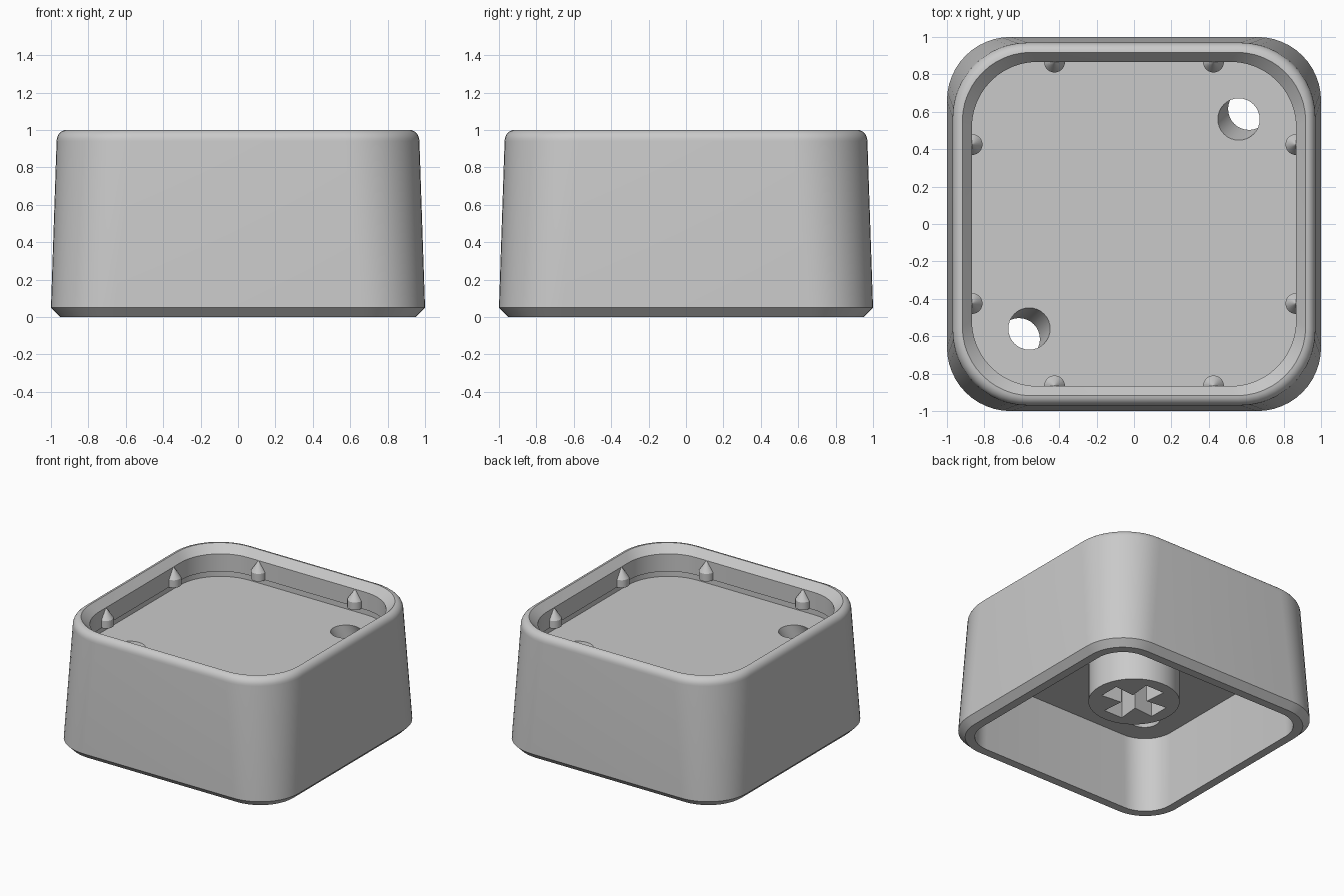
import bpy, bmesh, math
from mathutils import Vector

cube = bpy.data.objects.get("Cube")
if cube:
    bpy.data.objects.remove(cube, do_unlink=True)

FLOOR, LEDGE, CEILING = 0.755, 0.80, 0.60

grey = bpy.data.materials.new("plain_grey")
grey.use_nodes = True
grey.diffuse_color = (0.59, 0.59, 0.59, 1)
grey.node_tree.nodes["Principled BSDF"].inputs["Base Color"].default_value = grey.diffuse_color


def rounded_square(half, radius, z, steps=12):
    """Ring of points around a square with rounded corners."""
    ring = []
    for corner in range(4):
        mid = math.radians(45 + 90 * corner)
        centre = Vector((math.cos(mid), math.sin(mid), 0)) * (half - radius) * math.sqrt(2)
        for i in range(steps + 1):
            a = math.radians(90 * (corner + i / steps))
            ring.append(centre + Vector((radius * math.cos(a), radius * math.sin(a), z)))
    return ring


def circle(x, y, radius, z, steps=32):
    angles = [math.tau * i / steps for i in range(steps)]
    return [Vector((x + radius * math.cos(a), y + radius * math.sin(a), z)) for a in angles]


def loft(name, rings):
    """Skin a stack of rings into a closed solid."""
    bm = bmesh.new()
    loops = [[bm.verts.new(p) for p in ring] for ring in rings]
    for low, high in zip(loops, loops[1:]):
        n = len(low)
        for i in range(n):
            j = (i + 1) % n
            bm.faces.new((low[i], low[j], high[j], high[i]))
    bm.faces.new(list(reversed(loops[0])))
    bm.faces.new(loops[-1])
    bmesh.ops.recalc_face_normals(bm, faces=bm.faces)
    mesh = bpy.data.meshes.new(name)
    bm.to_mesh(mesh)
    bm.free()
    mesh.materials.append(grey)
    obj = bpy.data.objects.new(name, mesh)
    bpy.context.collection.objects.link(obj)
    return obj


def activate(obj):
    bpy.ops.object.select_all(action='DESELECT')
    obj.select_set(True)
    bpy.context.view_layer.objects.active = obj


def cut(obj, cutter):
    mod = obj.modifiers.new("cut", 'BOOLEAN')
    mod.operation = 'DIFFERENCE'
    mod.solver = 'EXACT'
    mod.object = cutter
    activate(obj)
    bpy.ops.object.modifier_apply(modifier=mod.name)
    bpy.data.objects.remove(cutter, do_unlink=True)


def smooth(obj):
    activate(obj)
    bpy.ops.object.shade_smooth_by_angle(angle=math.radians(30))


# Hollow cap: cavity ceiling, inner wall, bottom bevel, drafted outer wall
profile = [(0.88, 0.24, CEILING), (0.883, 0.23, 0), (0.95, 0.29, 0),
           (1.0, 0.34, 0.05), (0.97, 0.40, 0.94)]
# Rounded top edge
for i in range(1, 7):
    a = math.radians(90 * i / 6)
    inset = 0.052 * (1 - math.cos(a))
    profile.append((0.97 - inset, 0.40 - inset * 0.6, 0.94 + 0.06 * math.sin(a)))
# Inner bevel, recess wall and the shallow snap groove under it
profile += [(0.867, 0.35, 0.94), (0.867, 0.35, LEDGE), (0.879, 0.362, LEDGE), (0.879, 0.362, FLOOR)]
cap = loft("cap_body", [rounded_square(*p) for p in profile])

# Two slanted holes through the floor
for side in (-1, 1):
    rings = []
    for z in (FLOOR + 0.03, CEILING - 0.05):
        shift = 0.56 + 0.055 * (FLOOR - z) / (FLOOR - CEILING)
        rings.append(circle(side * shift, side * shift, 0.112, z))
    cut(cap, loft("hole_cutter", rings))
smooth(cap)

# Mounting stem with a cross-shaped socket, its arms slightly flared
stem = loft("stem", [circle(0, 0, 0.33, 0.25, 48), circle(0, 0, 0.33, CEILING + 0.01, 48)])
arm, tip, waist = 0.235, 0.082, 0.065
quarter = [Vector((arm, -tip, 0)), Vector((arm, tip, 0)), Vector((waist, waist, 0))]
outline = []
for turn in range(4):
    for p in quarter:
        for _ in range(turn):
            p = Vector((-p.y, p.x, 0))
        outline.append(p)
cut(stem, loft("cross_cutter", [[p + Vector((0, 0, z)) for p in outline]
                                for z in (0.2, CEILING - 0.01)]))
smooth(stem)

# Pointed retaining pegs along the recess wall, two per side, above the groove
for side in range(4):
    for along in (-0.425, 0.425):
        x, y = 0.866, along
        for _ in range(side):
            x, y = -y, x
        peg = loft("peg", [circle(x, y, r, z, 24) for r, z in
                           ((0.056, LEDGE), (0.056, LEDGE + 0.06), (0.002, LEDGE + 0.14))])
        smooth(peg)
